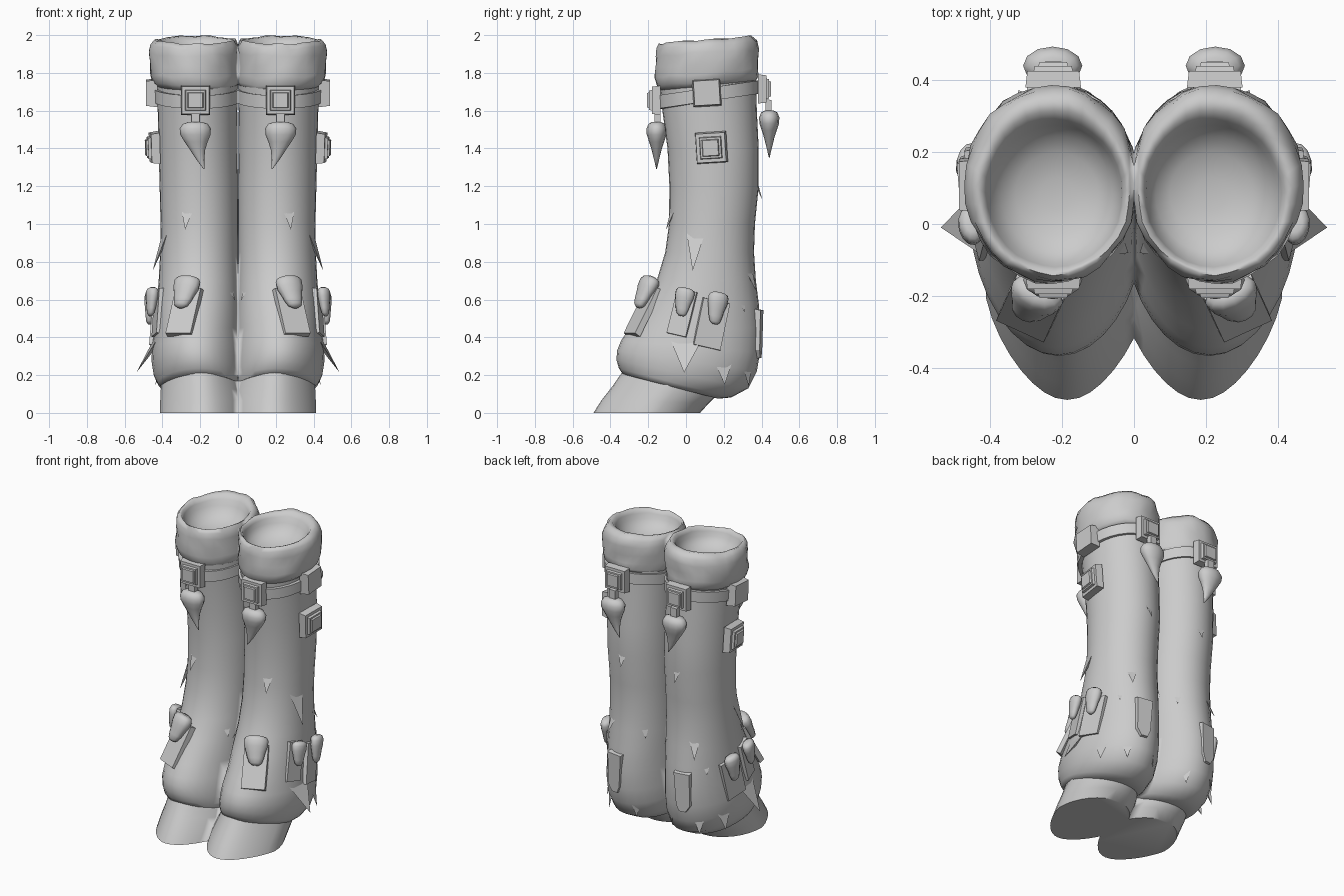
import bpy, bmesh, math
from math import sin, cos, pi
from mathutils import Vector, Matrix
from mathutils.bvhtree import BVHTree

cube = bpy.data.objects.get("Cube")
if cube:
    bpy.data.objects.remove(cube)

grey = bpy.data.materials.new("plain grey")
grey.use_nodes = True
grey.diffuse_color = (0.6, 0.6, 0.6, 1)
grey.node_tree.nodes["Principled BSDF"].inputs["Base Color"].default_value = (0.6, 0.6, 0.6, 1)


def finish(bm, name, smooth=0):
    """Make one left-hand part and mirror it to the right."""
    bmesh.ops.recalc_face_normals(bm, faces=bm.faces)
    mesh = bpy.data.meshes.new(name)
    bm.to_mesh(mesh)
    bm.free()
    mesh.materials.append(grey)
    obj = bpy.data.objects.new(name, mesh)
    bpy.context.collection.objects.link(obj)
    mirror = obj.modifiers.new("mirror", 'MIRROR')
    mirror.use_bisect_axis[0] = True
    mirror.use_clip = True
    if smooth:
        bpy.ops.object.select_all(action='DESELECT')
        obj.select_set(True)
        bpy.context.view_layer.objects.active = obj
        bpy.ops.object.shade_smooth_by_angle(angle=math.radians(smooth))


def skin(rings, closed=False):
    bm = bmesh.new()
    loops = [[bm.verts.new(p) for p in ring] for ring in rings]
    n = len(loops[0])
    pairs = list(zip(loops, loops[1:])) + ([(loops[-1], loops[0])] if closed else [])
    for a, b in pairs:
        for i in range(n):
            j = (i + 1) % n
            bm.faces.new((a[i], a[j], b[j], b[i]))
    if not closed:
        bm.faces.new(loops[0])
        bm.faces.new(loops[-1])
    return bm


def oval(row, lump=0.0, pinch=0.0, n=32):
    """Tilted oval ring: front z, back z, front y, back y, inner x, outer x."""
    zf, zb, yf, yb, x0, x1 = row
    pts = []
    for i in range(n):
        a = 2 * pi * i / n
        wave = sin(3 * a + 25 * zf) + sin(7 * a - 31 * zf) + 0.7 * sin(11 * a + 17 * zf)
        k = 1 + lump * wave
        t = 0.5 - 0.5 * cos(a)
        narrow = 1 - pinch * max(0, cos(a))
        x = (x0 + x1) / 2 + sin(a) * (x1 - x0) / 2 * k * narrow
        y = (yf + yb) / 2 - cos(a) * (yb - yf) / 2 * k
        pts.append(Vector((x, y, zf + (zb - zf) * t + lump * wave * 0.3)))
    return pts


# Furry leg, tucked in to meet the hoof
leg_rows = [
    (.205, .075, -.335, .17, -.01, .405), (.235, .082, -.355, .24, -.02, .425),
    (.28, .13, -.368, .33, -.03, .447), (.33, .22, -.365, .375, -.03, .458),
    (.38, .32, -.345, .392, -.025, .455),
    (.45, .45, -.30, .395, -.015, .44), (.58, .58, -.22, .385, -.01, .43),
    (.70, .70, -.155, .37, -.005, .42), (.85, .85, -.11, .36, 0, .412),
    (1.0, 1.0, -.09, .365, 0, .41), (1.2, 1.2, -.088, .385, 0, .415),
    (1.4, 1.4, -.098, .385, .003, .42), (1.6, 1.6, -.125, .375, .004, .425),
    (1.72, 1.78, -.14, .37, 0, .43)]
bm = skin([oval(r, pinch=.08) if r[0] < .5 else oval(r) for r in leg_rows])
bmesh.ops.recalc_face_normals(bm, faces=bm.faces)
surface = BVHTree.FromBMesh(bm)
finish(bm, "furry_leg", 60)

# Hoof
hoof_rows = [(0, 0, -.49, .075, -.04, .412), (.07, .05, -.445, .12, -.04, .412),
             (.14, .08, -.39, .15, -.03, .41), (.215, .13, -.338, .165, -.015, .405),
             (.3, .25, -.28, .16, .02, .38)]
finish(skin([oval(r, pinch=.27) for r in hoof_rows]), "hoof", 50)

# Fleece cuff with a rounded rim and a shallow dished top
cuff_rows = [
    (1.70, 1.76, -.13, .37, .005, .425, 0), (1.73, 1.78, -.155, .382, -.005, .455, .009),
    (1.775, 1.82, -.165, .383, -.01, .468, .012), (1.83, 1.87, -.158, .383, -.01, .468, .012),
    (1.89, 1.925, -.162, .385, -.01, .47, .012), (1.93, 1.965, -.157, .375, -.005, .46, .011),
    (1.955, 1.995, -.143, .345, .01, .44, .009), (1.95, 1.99, -.132, .315, .023, .422, .007),
    (1.93, 1.965, -.12, .29, .032, .41, .005), (1.90, 1.93, -.108, .275, .038, .398, .002),
    (1.87, 1.89, -.08, .245, .06, .37, 0), (1.845, 1.86, -.03, .2, .1, .33, 0),
    (1.835, 1.84, .04, .13, .17, .26, 0)]
finish(skin([oval(r[:6], r[6]) for r in cuff_rows]), "fleece_cuff", 85)

# Strap
strap_rows = [(1.61, 1.69, -.12, .36, .01, .42), (1.61, 1.69, -.152, .388, -.01, .447),
              (1.68, 1.76, -.157, .388, -.01, .45), (1.68, 1.76, -.12, .36, .01, .42)]
finish(skin([oval(r) for r in strap_rows], closed=True), "strap", 50)


# Frames standing on the leg, found by casting a ray from one side
SIDES = {"front": Vector((0, -1, 0)), "back": Vector((0, 1, 0)),
         "outer": Vector((1, 0, 0))}


def frame(side, a, z, lift=0.0, roll=0.0, upright=False):
    d = SIDES[side]
    start = Vector((2, a, z)) if side == "outer" else Vector((a, 2 * d.y, z))
    p, n, _, _ = surface.ray_cast(start, -d)
    if upright:
        n = d
    u = Vector((0, 0, 1)).cross(n).normalized()
    v = n.cross(u)
    m = Matrix((u, v, n)).transposed().to_4x4()
    return Matrix.Translation(p + n * lift) @ m @ Matrix.Rotation(roll, 4, 'Z')


def plate(name, m, outline, low, high, taper=0.9):
    rings = [[m @ Vector((x * k, y * k, h)) for x, y in outline]
             for h, k in ((low, 1), (high, taper))]
    finish(skin(rings), name)


def rect(w, h):
    return [(-w / 2, -h / 2), (w / 2, -h / 2), (w / 2, h / 2), (-w / 2, h / 2)]


def buckle(name, m, size):
    plate(name + "_base", m, rect(size, size), -.02, .025, .93)
    plate(name + "_step", m, rect(size * .72, size * .72), .02, .04, .92)
    plate(name + "_stud", m, rect(size * .56, size * .56), .035, .05, .88)


SHARP = [(0, .45), (.04, .8), (.14, 1), (.27, .97), (.42, .74), (.58, .5), (.78, .27), (1, .03)]
BLUNT = [(0, .5), (.05, .85), (.15, 1), (.35, .97), (.55, .8), (.75, .68), (.92, .52), (1, .25)]


def fang(name, m, profile, width, length, bend):
    """Rounded root narrowing to a curved tip, hanging along -y of its frame."""
    rings = []
    for t, r in profile:
        r *= width / 2
        rings.append([m @ Vector((cos(a) * r + bend * (t * t - .3 * t), -t * length,
                                  sin(a) * r * .65))
                      for a in [2 * pi * i / 12 for i in range(12)]])
    finish(skin(rings), name, 60)


# Buckles, links and hanging fangs
for side, z, lift, out, bend in (("front", 1.655, .025, 0, -.065), ("back", 1.715, .03, .04, .065)):
    m = frame(side, .225, z, lift, upright=True)
    buckle(side + "_buckle", m, .155)
    hang = m @ Matrix.Translation((0, -.09, out))
    plate(side + "_link", hang, rect(.05, .07), -.02, .012)
    fang(side + "_fang", hang @ Matrix.Translation((0, -.025, 0)), SHARP, .165, .25, bend)
plate("strap_side_plate", frame("outer", .11, 1.695, .03, .06, True), rect(.15, .145), -.03, .03)
buckle("side_stud", frame("outer", .135, 1.405, .02, .06), .165)

# Leather patches with blunt claws above them
PATCHES = [("front", .285, .535, .15, .28, 0, .15, .18, .68),
           ("outer", -.02, .53, .11, .25, -.22, .105, .15, .62),
           ("outer", .135, .47, .15, .26, -.22, .11, .17, .60)]
for i, (side, a, z, w, h, roll, fw, fl, fz) in enumerate(PATCHES):
    m = frame(side, a, z, .002, roll)
    plate(f"patch_{i}", m, rect(w, h), -.02, .014, .97)
    top = m @ Matrix.Translation((0, fz - z + .04, .038))
    fang(f"patch_claw_{i}", top, BLUNT, fw, fl, .012)

# Pointed patch at the heel
plate("heel_patch", frame("back", .25, .42),
      [(-.02, -.135), (.025, -.135), (.045, -.09), (.06, .13), (-.05, .13), (-.05, -.09)],
      -.02, .01, .95)

# Loose fur tufts
TUFTS = [("outer", .05, .95, .10, .2, .05), ("outer", 0, .39, .17, .19, .06),
         ("outer", .2, .27, .10, .12, .02), ("outer", .3, .60, .05, .07, .01),
         ("front", .27, 1.08, .07, .11, .03), ("front", .04, .67, .06, .08, .01),
         ("back", .2, 1.22, .06, .09, .02), ("back", .3, .76, .07, .12, .035),
         ("back", .08, .75, .06, .09, .012), ("back", .12, .22, .06, .09, .01),
         ("back", .33, .24, .07, .1, .015)]
for i, (side, a, z, w, h, out) in enumerate(TUFTS):
    m = frame(side, a, z)
    corners = [(-w / 2, 0, -.008), (w / 2, 0, -.008), (0, -h * .3, -.012), (0, -h, out)]
    bm = bmesh.new()
    vs = [bm.verts.new(m @ Vector(p)) for p in corners]
    for f in ((0, 2, 1), (0, 1, 3), (0, 3, 2), (1, 2, 3)):
        bm.faces.new([vs[k] for k in f])
    finish(bm, f"fur_tuft_{i}")
